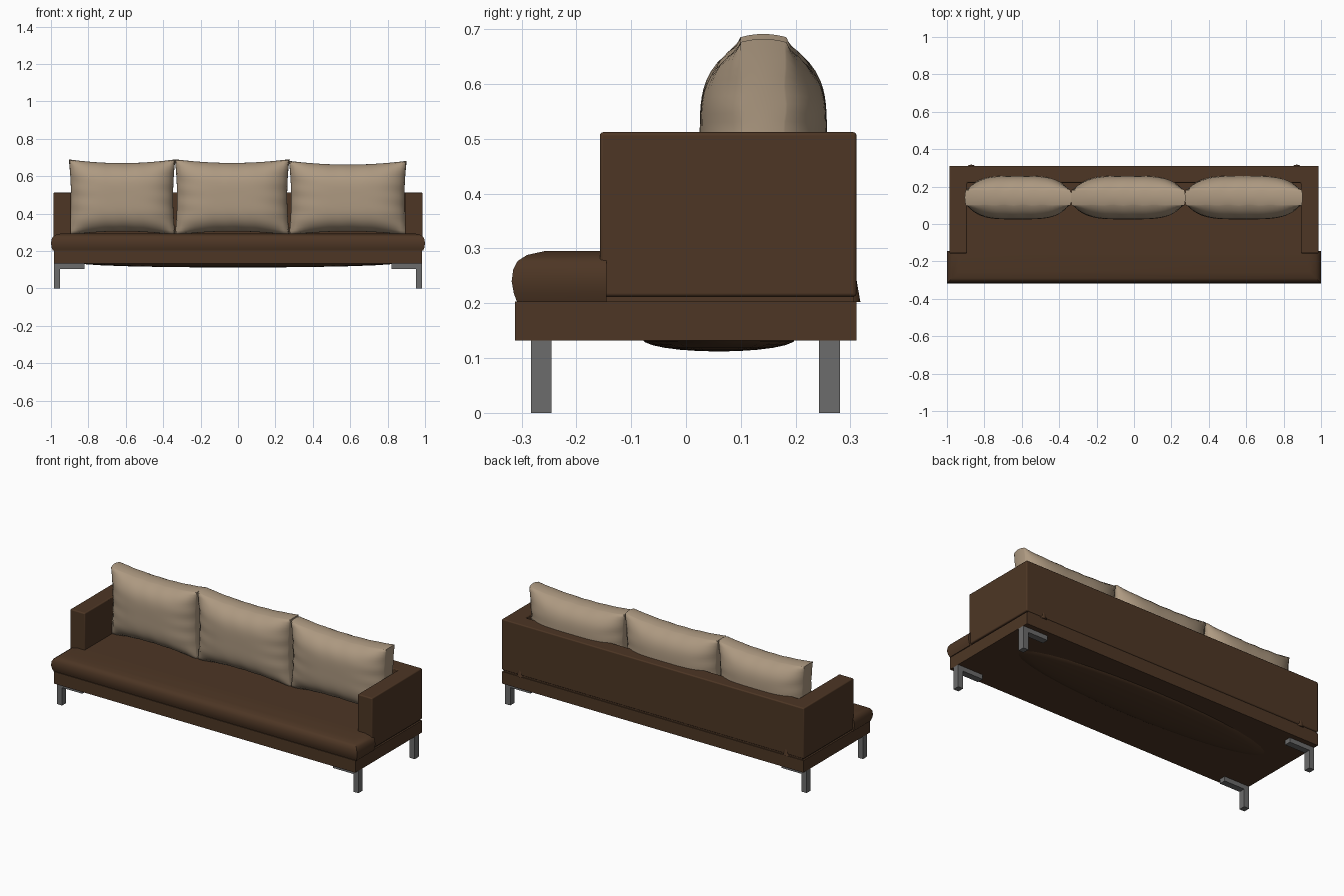
import bpy, bmesh
from math import sin, radians
from mathutils import Matrix, Vector

cube = bpy.data.objects.get("Cube")
if cube:
    bpy.data.objects.remove(cube, do_unlink=True)


def material(name, rgb):
    m = bpy.data.materials.new(name)
    m.use_nodes = True
    m.diffuse_color = (*rgb, 1)
    bsdf = next(n for n in m.node_tree.nodes if n.type == 'BSDF_PRINCIPLED')
    bsdf.inputs["Base Color"].default_value = (*rgb, 1)
    return m


brown = material("brown_leather", (0.075, 0.037, 0.018))
beige = material("beige_fabric", (0.42, 0.32, 0.22))
grey = material("grey_metal", (0.15, 0.15, 0.15))


def finish(name, bm, mat, smooth=None, bevel=0):
    bmesh.ops.recalc_face_normals(bm, faces=bm.faces)
    me = bpy.data.meshes.new(name)
    bm.to_mesh(me)
    bm.free()
    me.materials.append(mat)
    if smooth:
        me.shade_smooth()
        me.set_sharp_from_angle(angle=radians(smooth))
    ob = bpy.data.objects.new(name, me)
    bpy.context.collection.objects.link(ob)
    if bevel:
        mod = ob.modifiers.new("Bevel", 'BEVEL')
        mod.width, mod.segments = bevel, 3
    return ob


def add_box(bm, lo, hi):
    lo, hi = Vector(lo), Vector(hi)
    size = Matrix.Diagonal((*(hi - lo), 1))
    bmesh.ops.create_cube(bm, size=1, matrix=Matrix.Translation((lo + hi) / 2) @ size)


def box(name, lo, hi, mat, bevel=0):
    bm = bmesh.new()
    add_box(bm, lo, hi)
    return finish(name, bm, mat, bevel=bevel)


def loft(name, rings, mat, smooth=None, bevel=0):
    """Skin a stack of matching closed rings and cap both ends."""
    bm = bmesh.new()
    loops = [[bm.verts.new(p) for p in ring] for ring in rings]
    for a, b in zip(loops, loops[1:]):
        for i in range(len(a)):
            j = (i + 1) % len(a)
            bm.faces.new((a[i], a[j], b[j], b[i]))
    bm.faces.new(loops[0])
    bm.faces.new(loops[-1])
    return finish(name, bm, mat, smooth, bevel)


def mirrored(half):
    return half + [(-x, y) for x, y in reversed(half)]


# Base frame and the thin layer between it and the body
box("base_frame", (-0.985, -0.312, 0.132), (0.985, 0.311, 0.203), brown)
box("under_layer", (-0.975, -0.16, 0.2), (0.975, 0.306, 0.22), brown)

# Arms and back as one wraparound shell
shell = mirrored([(0.892, 0.22), (0.892, -0.157), (0.987, -0.157), (0.987, 0.311)])
loft("arms_and_back", [[(x, y, z) for x, y in shell] for z in (0.212, 0.512)],
     brown, smooth=40, bevel=0.006)

# Seat cushion, wider in front of the arms, with rounded rim
rings = []
for z, inset in ((0.202, 0.01), (0.218, 0.004), (0.24, 0), (0.262, 0.003),
                 (0.277, 0.011), (0.288, 0.028), (0.295, 0.06)):
    outline = mirrored([(0.9, 0.26), (0.9, -0.145),
                        (1 - inset, -0.145), (1 - inset, -0.318 + inset)])
    rings.append([(x, y, z) for x, y in outline])
loft("seat_cushion", rings, brown, smooth=45)

# Sagging underside of the seat
bm = bmesh.new()
bmesh.ops.create_uvsphere(bm, u_segments=32, v_segments=12, radius=1,
                          matrix=Matrix.Translation((0, 0.06, 0.135))
                          @ Matrix.Diagonal((0.84, 0.14, 0.023, 1)))
finish("seat_underside_sag", bm, brown, smooth=60)

# Small fabric tucks low on the rear corners
for side, word in ((1, "left"), (-1, "right")):
    bm = bmesh.new()
    bmesh.ops.create_cone(bm, segments=8, cap_ends=True, radius1=0.02, radius2=0.004,
                          depth=0.055,
                          matrix=Matrix.Translation((side * 0.87, 0.306, 0.23))
                          @ Matrix.Diagonal((1, 0.6, 1, 1)))
    finish("rear_tuck_" + word, bm, brown, smooth=60)


# Back cushions: plump centre, pinched rim, dipping top edge
def back_cushion(name, x0, x1, top):
    bm = bmesh.new()
    bmesh.ops.create_cube(bm, size=2)
    bmesh.ops.subdivide_edges(bm, edges=bm.edges, cuts=23, use_grid_fill=True)
    cx, hx, bottom = (x0 + x1) / 2, (x1 - x0) / 2, 0.285
    cz, hz = (top + bottom) / 2, (top - bottom) / 2
    for vert in bm.verts:
        u, w, v = vert.co
        plump = (max(0, 1 - u ** 4) * max(0, 1 - v ** 4)) ** 0.85
        half = 0.042 + 0.074 * plump
        half += 0.0025 * sin(17 * u + 3 * v) * abs(v) ** 3 * (1 - u * u)
        half += 0.0025 * sin(15 * v + 2 * u) * abs(u) ** 3 * (1 - v * v)
        rim = 0.006 * (1 - w * w)
        vert.co = (cx + u * (hx - 0.012 * (1 - v * v) - 0.006 + rim),
                   0.141 + w * half,
                   cz + v * (hz - 0.02 * (1 - u * u) - 0.006 + rim))
    finish(name, bm, beige, smooth=75)


back_cushion("back_cushion_right", -0.905, -0.335, 0.69)
back_cushion("back_cushion_middle", -0.338, 0.275, 0.691)
back_cushion("back_cushion_left", 0.272, 0.902, 0.682)

# Metal legs, each a post with a short bar running inward
for sx, side in ((1, "left"), (-1, "right")):
    for y, end in ((-0.264, "front"), (0.262, "rear")):
        leg = [(0.985, 0), (0.985, 0.132), (0.82, 0.132), (0.82, 0.105),
               (0.952, 0.105), (0.952, 0)]
        loft(f"{end}_leg_{side}",
             [[(sx * x, yy, z) for x, z in leg] for yy in (y - 0.019, y + 0.019)], grey)
